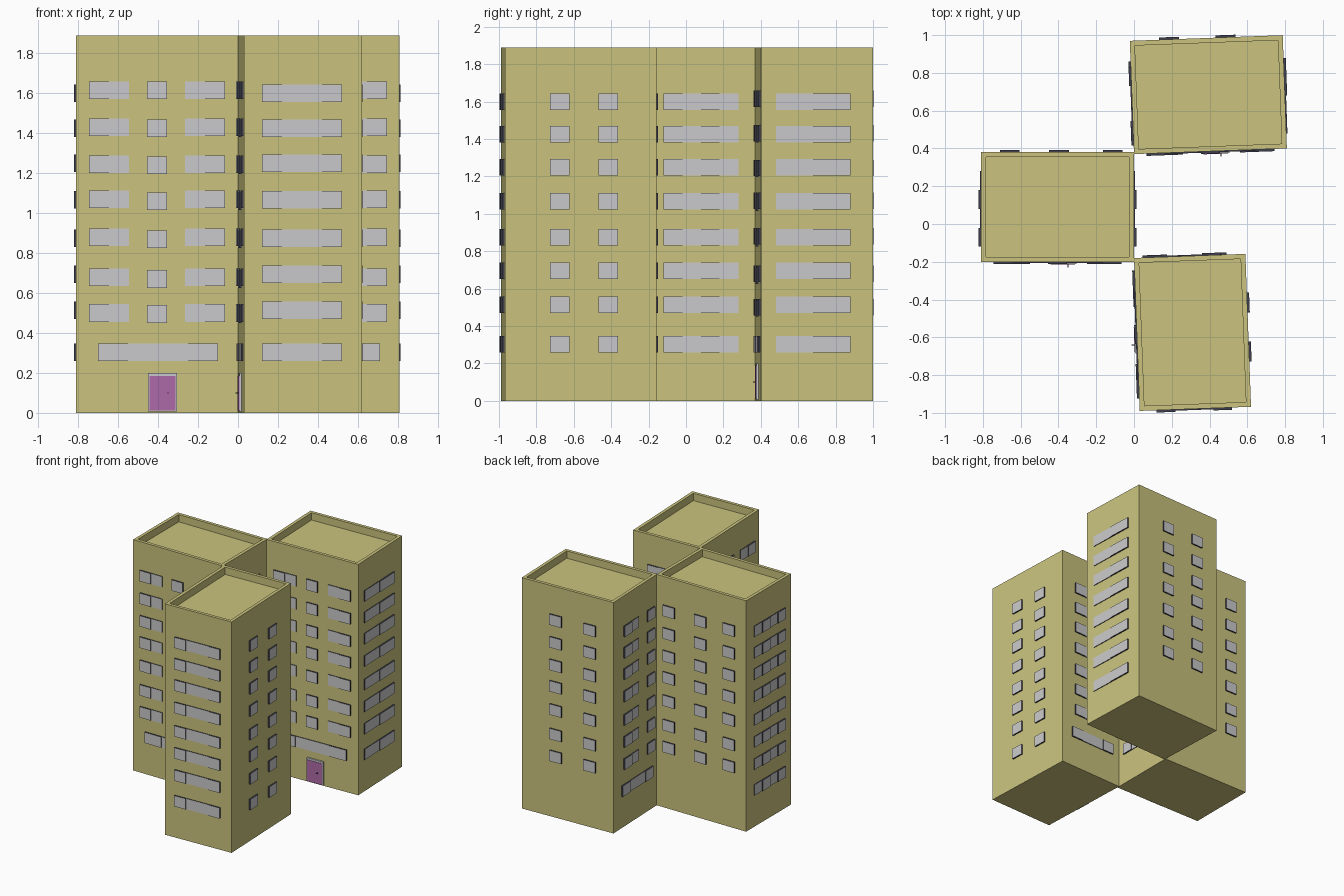
import bpy, bmesh, math
from mathutils import Matrix, Vector

if "Cube" in bpy.data.objects:
    bpy.data.objects.remove(bpy.data.objects["Cube"])


def material(name, rgb):
    m = bpy.data.materials.new(name)
    lin = [((c / 255 + 0.055) / 1.055) ** 2.4 for c in rgb]
    m.diffuse_color = (*lin, 1)
    m.use_nodes = True
    m.node_tree.nodes["Principled BSDF"].inputs["Base Color"].default_value = m.diffuse_color
    return m


WALL = material("olive_wall", (203, 196, 126))
GLASS = material("pale_grey_glass", (202, 202, 204))
DARK = material("dark_frame", (62, 62, 78))
DOOR = material("purple_door", (174, 106, 168))

H, RIM, DROP = 1.89, 0.037, 0.06
ROWS = [1.615, 1.43, 1.245, 1.07, 0.88, 0.68, 0.50]      # upper floors, front
ROWS_MID = [1.615, 1.425, 1.24, 1.06, 0.87, 0.67, 0.495]
ROWS_SIDE = [1.60, 1.425, 1.25, 1.067, 0.875, 0.695, 0.513]
GROUND = 0.303
FWD, BACK = 0.012, 0.006                                 # pane depths


def finish(name, bm, mats, world):
    bmesh.ops.recalc_face_normals(bm, faces=bm.faces)
    me = bpy.data.meshes.new(name)
    bm.to_mesh(me)
    bm.free()
    for m in mats:
        me.materials.append(m)
    ob = bpy.data.objects.new(name, me)
    ob.matrix_world = world
    bpy.context.collection.objects.link(ob)


def plate(bm, side, u0, u1, z0, z1, depth, front, edge):
    """Box standing out of a wall; the outward face gets its own material."""
    o, u, n = side
    pts = [(u0, z0), (u1, z0), (u1, z1), (u0, z1)]
    a, b = [[bm.verts.new(o + u * p + n * d + Vector((0, 0, z))) for p, z in pts]
            for d in (-0.002, depth)]
    bm.faces.new(b).material_index = front
    bm.faces.new(a).material_index = edge
    for i in range(4):
        j = (i + 1) % 4
        bm.faces.new((a[i], a[j], b[j], b[i])).material_index = edge


def window(bm, side, u0, u1, z, panes="f", h=0.088):
    """Row of panes, alternately standing forward (f) and set back (b)."""
    w = (u1 - u0) / len(panes)
    for i, p in enumerate(panes):
        plate(bm, side, u0 + i * w, u0 + (i + 1) * w, z - h / 2, z + h / 2,
              FWD if p == "f" else BACK, 0, 1)


def tower(label, x, y, angle, L, D, north, west, end_panes, end_u):
    world = Matrix.Translation((x, y, 0)) @ Matrix.Rotation(angle, 4, "Z")
    X, Y = Vector((1, 0, 0)), Vector((0, 1, 0))
    S = (Vector(), X, -Y)
    E = (X * L, Y, X)
    N = (Y * D, X, Y)
    W = (Vector(), Y, -X)

    # Body with sunken roof inside a parapet
    bm = bmesh.new()
    bmesh.ops.create_cube(bm, size=1, matrix=Matrix.Translation((L / 2, D / 2, H / 2))
                          @ Matrix.Diagonal((L, D, H, 1)))
    bm.normal_update()
    top = max(bm.faces, key=lambda f: f.calc_center_median().z)
    bmesh.ops.inset_region(bm, faces=[top], thickness=RIM)
    low = bmesh.ops.extrude_discrete_faces(bm, faces=[top])["faces"][0]
    bmesh.ops.translate(bm, verts=low.verts, vec=(0, 0, -DROP))
    finish(label + "_tower_body", bm, [WALL], world)

    # Windows
    bm = bmesh.new()
    for z, zm in zip(ROWS, ROWS_MID):
        window(bm, S, 0.065, 0.265, z, "fb")
        window(bm, S, 0.355, 0.455, zm)
        window(bm, S, 0.545, 0.745, z, "bf")
    window(bm, S, 0.11, 0.71, GROUND, "fbbf")
    for z in ROWS_SIDE + [GROUND]:
        window(bm, E, end_u, end_u + 0.4, z, end_panes)
    cols, rows = north
    for z in rows:
        for u in cols:
            window(bm, N, u, u + 0.105, z)
    if west == "full":
        for z in ROWS_SIDE + [GROUND]:
            window(bm, W, 0.08, 0.48, z, "fbfb")
    else:
        for z in ROWS_SIDE:
            window(bm, W, 0.045, 0.145, z)
            window(bm, W, 0.26, 0.46, z, "bf")
        window(bm, W, 0.07, 0.49, GROUND, "fbbf")
    finish(label + "_tower_windows", bm, [GLASS, DARK], world)

    # Entrance: frame, door leaf and knob
    bm = bmesh.new()
    plate(bm, S, 0.36, 0.505, 0.008, 0.2, 0.012, 0, 0)
    plate(bm, S, 0.367, 0.498, 0.012, 0.185, 0.015, 1, 1)
    plate(bm, S, 0.457, 0.463, 0.097, 0.103, 0.03, 2, 2)
    finish(label + "_tower_entrance", bm, [GLASS, DOOR, DARK], world)


tower("left", -0.81, -0.20, 0, 0.81, 0.58,
      ([0.10, 0.36, 0.645], ROWS), "full", "fbfb", 0.08)
tower("back", 0.0, 0.37, math.atan2(0.03, 0.81), 0.81, 0.60,
      ([0.155, 0.455], ROWS), "split", "bbff", 0.08)
tower("front", 0.0, -0.18, math.atan2(-0.81, 0.03), 0.81, 0.59,
      ([0.205, 0.465], ROWS_SIDE + [GROUND]), "split", "fbbf", 0.09)
